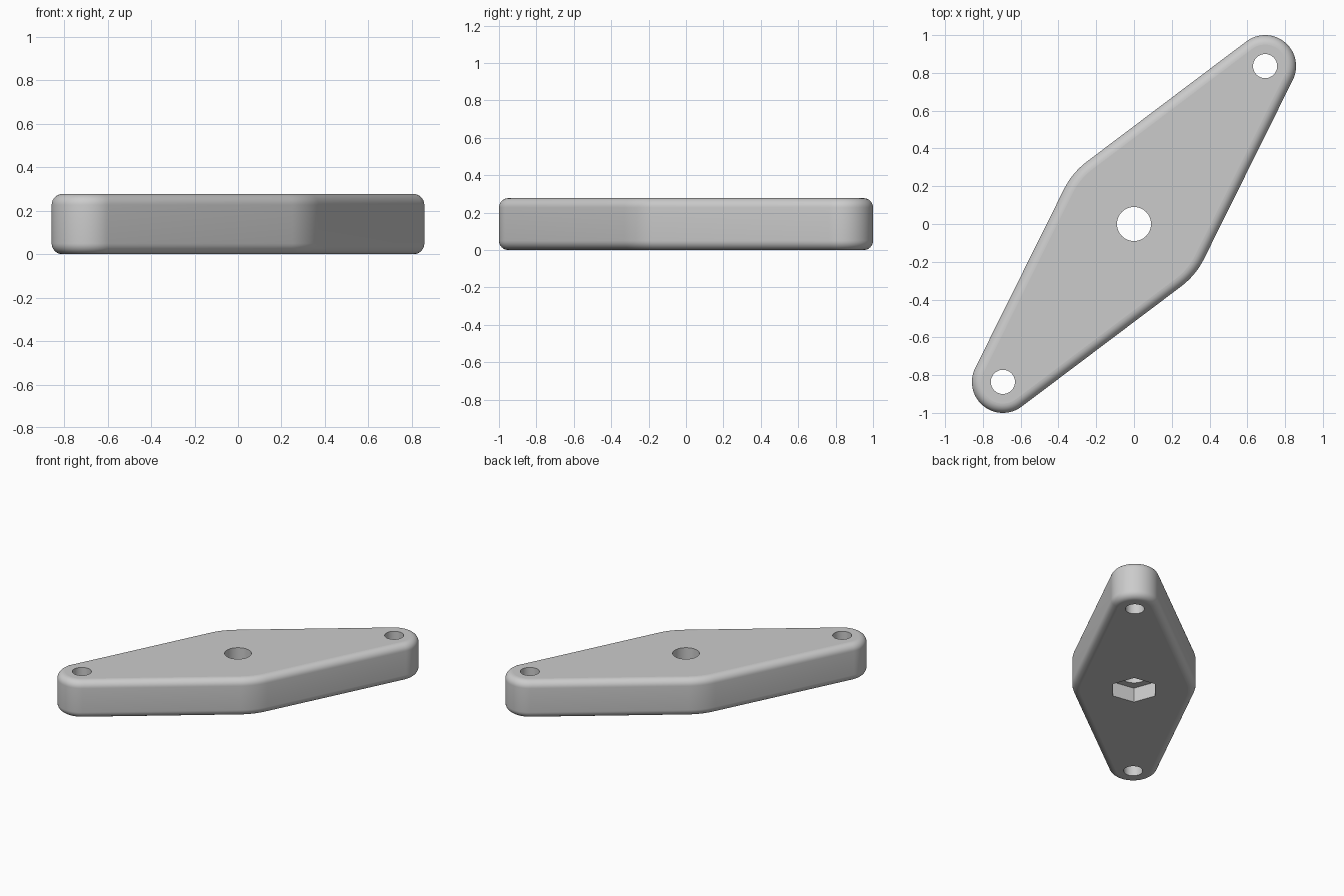
import bpy, bmesh
from math import acos, atan2, cos, sin, pi, hypot
from mathutils import Matrix

old = bpy.data.objects.get("Cube")
if old:
    bpy.data.objects.remove(old, do_unlink=True)

TIP = (0.694, 0.836)            # centre of the end lobe and its hole
TIP_R, MID_R = 0.164, 0.414     # lobe and middle radii
HEIGHT, FILLET = 0.277, 0.05
AXIS = atan2(TIP[1], TIP[0])
SPREAD = acos((MID_R - TIP_R) / hypot(*TIP))

grey = bpy.data.materials.new("light grey")
grey.use_nodes = True
grey.diffuse_color = (0.6, 0.6, 0.6, 1)
grey.node_tree.nodes["Principled BSDF"].inputs["Base Color"].default_value = (0.6, 0.6, 0.6, 1)


def outline(inset):
    """Outline wrapped around two lobes and a middle disc, shrunk by inset."""
    points = []
    for side in (1, -1):
        turn = AXIS if side == 1 else AXIS + pi
        arcs = ((TIP, TIP_R, -SPREAD, SPREAD, 32),
                ((0, 0), MID_R, SPREAD, pi - SPREAD, 10))
        for centre, radius, start, end, steps in arcs:
            for i in range(steps + 1):
                a = turn + start + (end - start) * i / steps
                points.append((side * centre[0] + (radius - inset) * cos(a),
                               side * centre[1] + (radius - inset) * sin(a)))
    return points


def new_object(name, bm):
    bmesh.ops.recalc_face_normals(bm, faces=bm.faces)
    mesh = bpy.data.meshes.new(name)
    bm.to_mesh(mesh)
    bm.free()
    mesh.materials.append(grey)
    obj = bpy.data.objects.new(name, mesh)
    bpy.context.collection.objects.link(obj)
    return obj


def cutter(name, x, y, radius, sides, low, high, turn=0):
    bm = bmesh.new()
    place = Matrix.Translation((x, y, (low + high) / 2)) @ Matrix.Rotation(turn, 4, "Z")
    bmesh.ops.create_cone(bm, cap_ends=True, segments=sides, radius1=radius,
                          radius2=radius, depth=high - low, matrix=place)
    obj = new_object(name, bm)
    obj.hide_render = True
    return obj


# Plate body with rounded upper and lower rims
STEPS = 8
quarter = [i * pi / 2 / STEPS for i in range(STEPS + 1)]
profile = [(FILLET * (1 - sin(a)), FILLET * (1 - cos(a))) for a in quarter]
profile += [(d, HEIGHT - z) for d, z in reversed(profile)]
bm = bmesh.new()
rings = [[bm.verts.new((x, y, z)) for x, y in outline(d)] for d, z in profile]
count = len(rings[0])
for lower, upper in zip(rings, rings[1:]):
    for i in range(count):
        j = (i + 1) % count
        bm.faces.new((lower[i], lower[j], upper[j], upper[i]))
bm.faces.new(rings[0])
bm.faces.new(rings[-1])
plate = new_object("mounting_plate", bm)

# Bolt holes and the hexagonal nut pocket underneath
cutters = [
    cutter("centre_hole_cutter", 0, 0, 0.09, 64, -0.1, 0.5),
    cutter("left_hole_cutter", *TIP, 0.064, 48, -0.1, 0.5),
    cutter("right_hole_cutter", -TIP[0], -TIP[1], 0.064, 48, -0.1, 0.5),
    # Pocket corners point along the long axis
    cutter("nut_pocket_cutter", 0, 0, 0.162, 6, -0.1, 0.107, AXIS - pi / 2),
]
bpy.context.view_layer.objects.active = plate
for tool in cutters:
    mod = plate.modifiers.new(tool.name, "BOOLEAN")
    mod.operation = "DIFFERENCE"
    mod.solver = "EXACT"
    mod.object = tool
    bpy.ops.object.modifier_apply(modifier=mod.name)
for tool in cutters:
    bpy.data.objects.remove(tool, do_unlink=True)

# Smooth rims and bores, flat top, bottom and pocket ceiling
bpy.ops.object.select_all(action="DESELECT")
plate.select_set(True)
bpy.ops.object.shade_smooth_by_angle(angle=pi / 6)
for face in plate.data.polygons:
    if abs(face.normal.z) > 0.999:
        face.use_smooth = False
